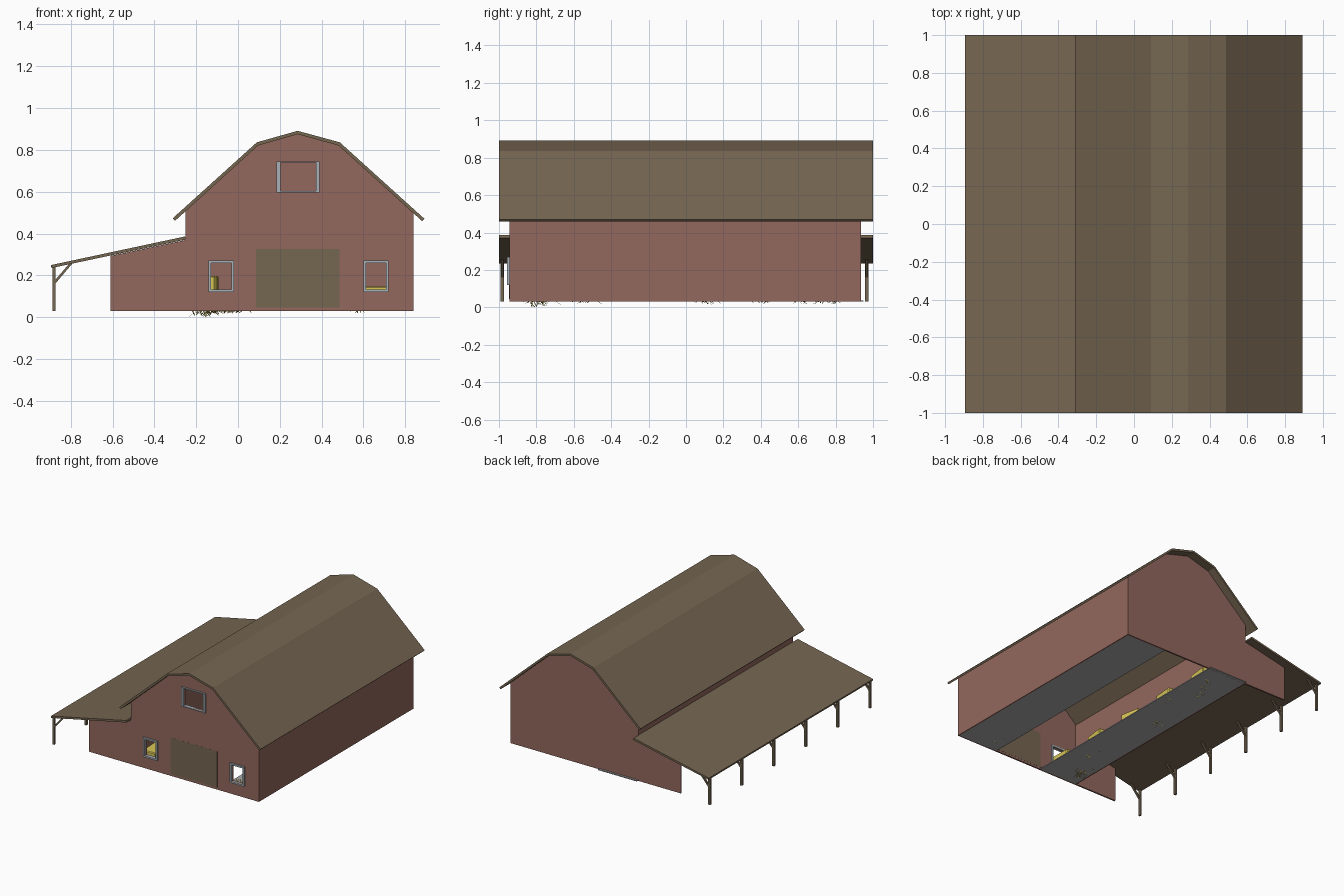
import bpy, bmesh, math, random
from mathutils import Matrix, Vector

if "Cube" in bpy.data.objects:
    bpy.data.objects.remove(bpy.data.objects["Cube"])
random.seed(4)


def mat(name, r, g, b):
    m = bpy.data.materials.new(name)
    m.diffuse_color = [((c / 255 + 0.055) / 1.055) ** 2.4 for c in (r, g, b)] + [1]
    m.use_nodes = True
    m.node_tree.nodes["Principled BSDF"].inputs["Base Color"].default_value = m.diffuse_color
    return m


RED = mat("barn red", 146, 103, 93)
BROWN = mat("weathered brown", 117, 102, 81)
FRAME = mat("pale grey trim", 168, 178, 184)
FLOOR = mat("concrete grey", 170, 170, 170)
HAY = mat("hay yellow", 216, 197, 86)


def finish(name, bm, material):
    bmesh.ops.recalc_face_normals(bm, faces=bm.faces)
    me = bpy.data.meshes.new(name)
    bm.to_mesh(me)
    bm.free()
    me.materials.append(material)
    ob = bpy.data.objects.new(name, me)
    bpy.context.collection.objects.link(ob)
    return ob


def prism_into(bm, pts, y0, y1):
    # extrude an x-z outline along y
    a = [bm.verts.new((x, y0, z)) for x, z in pts]
    b = [bm.verts.new((x, y1, z)) for x, z in pts]
    bm.faces.new(a)
    bm.faces.new(b[::-1])
    n = len(pts)
    for i in range(n):
        bm.faces.new((a[i], a[(i + 1) % n], b[(i + 1) % n], b[i]))


def prism(name, pts, y0, y1, material):
    bm = bmesh.new()
    prism_into(bm, pts, y0, y1)
    return finish(name, bm, material)


def rect(x0, x1, z0, z1):
    return [(x0, z0), (x1, z0), (x1, z1), (x0, z1)]


def box(name, x0, x1, y0, y1, z0, z1, material):
    return prism(name, rect(x0, x1, z0, z1), y0, y1, material)


# gable walls, which also close the ends of the lean-to
gable = [(-0.61, 0.03), (0.84, 0.03), (0.84, 0.498), (0.483, 0.823), (0.285, 0.877),
         (0.092, 0.823), (-0.25, 0.512), (-0.25, 0.369), (-0.61, 0.293)]
front = prism("front_wall", gable, -0.945, -0.933, RED)
prism("back_wall", gable, 0.923, 0.935, RED)

# openings: x0, x1, z0, z1, side trim, top and bottom trim
windows = [(-0.14, -0.02, 0.12, 0.27, 0.012, 0.012),
           (0.60, 0.72, 0.12, 0.27, 0.012, 0.012),
           (0.185, 0.39, 0.597, 0.745, 0.018, 0.006)]
door = (0.085, 0.485, 0.045, 0.325)
cuts = [rect(x0 + s, x1 - s, z0 + t, z1 - t) for x0, x1, z0, z1, s, t in windows]
cuts.append(rect(*door))
for c in cuts:
    cutter = prism("wall_cutter", c, -1.0, -0.9, RED)
    cutter.hide_render = True
    mod = front.modifiers.new("opening", 'BOOLEAN')
    mod.operation = 'DIFFERENCE'
    mod.solver = 'EXACT'
    mod.object = cutter
    bpy.context.view_layer.objects.active = front
    bpy.ops.object.modifier_apply(modifier=mod.name)
    bpy.data.objects.remove(cutter)
box("front_door", *door[:2], -0.9455, -0.932, *door[2:], BROWN)

# window trim
for x0, x1, z0, z1, s, t in windows:
    bm = bmesh.new()
    for r in (rect(x0, x0 + s, z0, z1), rect(x1 - s, x1, z0, z1),
              rect(x0 + s, x1 - s, z0, z0 + t), rect(x0 + s, x1 - s, z1 - t, z1)):
        prism_into(bm, r, -0.958, -0.928)
    finish("window_frame", bm, FRAME)

# long walls; the outer side of the lean-to is open
box("right_wall", 0.83, 0.84, -0.94, 0.93, 0.03, 0.502, RED)
box("inner_left_wall", -0.25, -0.24, -0.94, 0.93, 0.03, 0.51, RED)

# floor slabs on both sides of the centre aisle
box("right_floor", 0.49, 0.832, -0.935, 0.927, 0.03, 0.037, FLOOR)
box("left_floor", -0.245, 0.085, -0.935, 0.95, 0.03, 0.037, FLOOR)

# gambrel roof and lean-to roof
prism("main_roof", [(-0.312, 0.473), (0.09, 0.836), (0.285, 0.891), (0.487, 0.836),
                    (0.892, 0.470), (0.881, 0.459), (0.481, 0.821), (0.285, 0.875),
                    (0.096, 0.821), (-0.301, 0.461)], -1, 1, BROWN)
prism("lean_to_roof", [(-0.895, 0.249), (-0.253, 0.386), (-0.250, 0.371), (-0.892, 0.235)],
      -1, 1, BROWN)

# porch posts with diagonal braces
for i in range(6):
    y = -0.983 + i * 0.39
    box("porch_post", -0.888, -0.872, y - 0.009, y + 0.009, 0.03, 0.245, BROWN)
    prism("porch_brace", [(-0.874, 0.160), (-0.874, 0.178), (-0.806, 0.257), (-0.790, 0.259)],
          y - 0.007, y + 0.007, BROWN)


# hay bales
def bale(x, y, z, turn, size=(0.11, 0.16, 0.08)):
    bm = bmesh.new()
    bmesh.ops.create_cube(bm, size=1)
    bmesh.ops.scale(bm, vec=size, verts=bm.verts)
    bmesh.ops.bevel(bm, geom=bm.edges[:], offset=0.006, segments=1, affect='EDGES')
    bmesh.ops.rotate(bm, matrix=Matrix.Rotation(turn, 3, 'Z'), verts=bm.verts)
    bmesh.ops.translate(bm, vec=(x, y, z + size[2] / 2), verts=bm.verts)
    finish("hay_bale", bm, HAY)


for i in range(9):
    y = -0.78 + i * 0.19
    for level in range(random.choice((1, 2, 2))):
        bale(-0.16 + random.uniform(-0.01, 0.02), y, 0.037 + 0.08 * level,
             random.uniform(-0.12, 0.12))
    if i % 2 == 0:
        bale(-0.02, y, 0.037, random.uniform(-0.3, 0.3))
for y in (-0.75, -0.35, 0.3):
    bale(0.68, y, 0.037, random.uniform(0.9, 1.3), (0.11, 0.17, 0.11))

# loose straw, poking a little through the floor
for cx, cy, low in ((-0.16, -0.79, 0.0), (-0.05, -0.55, 0.018), (-0.12, 0.1, 0.016),
                    (0.0, 0.4, 0.02), (-0.1, 0.6, 0.018), (-0.03, 0.75, 0.016),
                    (0.56, -0.8, 0.018)):
    bm = bmesh.new()
    for k in range(28):
        a = random.uniform(0, math.tau)
        p = Vector((cx + random.gauss(0, 0.025), cy + random.gauss(0, 0.03),
                    low + 0.012 + random.random() * 0.025))
        d = Vector((math.cos(a), math.sin(a), 0)) * 0.022
        w = Vector((-d.y, d.x, 0)) * 0.1
        tilt = Vector((0, 0, 0.012 if k else min(0.012, p.z - low)))
        bm.faces.new([bm.verts.new(v) for v in
                      (p - d - w - tilt, p - d + w - tilt, p + d + w + tilt, p + d - w + tilt)])
    finish("loose_straw", bm, HAY)
